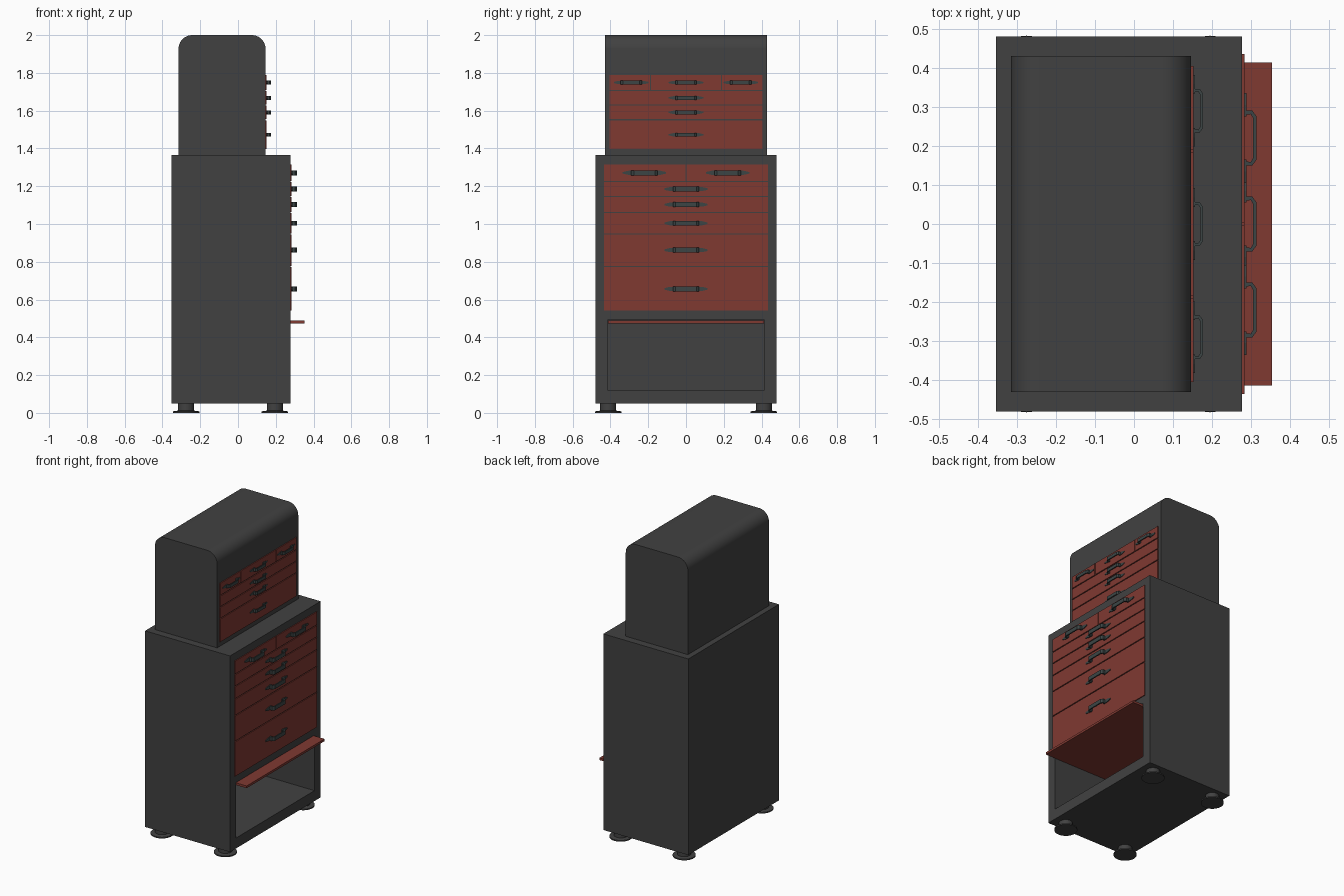
import bpy, bmesh, math

cube = bpy.data.objects.get("Cube")
if cube:
    bpy.data.objects.remove(cube, do_unlink=True)


def material(name, color):
    m = bpy.data.materials.new(name)
    m.use_nodes = True
    m.diffuse_color = (*color, 1)
    m.node_tree.nodes["Principled BSDF"].inputs["Base Color"].default_value = (*color, 1)
    return m


GREY = material("dark grey paint", (0.053, 0.053, 0.053))
RED = material("brick red paint", (0.215, 0.041, 0.031))
STEEL = material("handle steel", (0.045, 0.06, 0.06))


def finish(name, bm, mat):
    bmesh.ops.recalc_face_normals(bm, faces=bm.faces)
    me = bpy.data.meshes.new(name)
    bm.to_mesh(me)
    bm.free()
    me.materials.append(mat)
    ob = bpy.data.objects.new(name, me)
    bpy.context.collection.objects.link(ob)
    return ob


def smooth(ob):
    bpy.ops.object.select_all(action="DESELECT")
    ob.select_set(True)
    bpy.context.view_layer.objects.active = ob
    bpy.ops.object.shade_smooth_by_angle(angle=math.radians(35))


def add_box(bm, x, y, z):
    verts = bmesh.ops.create_cube(bm, size=1)["verts"]
    for v in verts:
        for i, (a, b) in enumerate((x, y, z)):
            v.co[i] = (a + b) / 2 + v.co[i] * (b - a)


def box(name, x, y, z, mat):
    bm = bmesh.new()
    add_box(bm, x, y, z)
    return finish(name, bm, mat)


def add_prism(bm, points, offset):
    face = bm.faces.new([bm.verts.new(p) for p in points])
    moved = bmesh.ops.extrude_face_region(bm, geom=[face])["geom"]
    verts = [g for g in moved if isinstance(g, bmesh.types.BMVert)]
    bmesh.ops.translate(bm, verts=verts, vec=offset)


# Lower cabinet with an open compartment
lower = box("lower_cabinet", (-0.353, 0.277), (-0.48, 0.48), (0.05, 1.365), GREY)
cutter = box("compartment_cutter", (-0.335, 0.4), (-0.415, 0.415), (0.12, 0.492), GREY)
cutter.hide_render = True
cutter.hide_viewport = True
cut = lower.modifiers.new("compartment", "BOOLEAN")
cut.object = cutter
cut.operation = "DIFFERENCE"
cut.solver = "EXACT"

# Upper cabinet with two rounded top edges
bm = bmesh.new()
add_box(bm, (-0.315, 0.146), (-0.43, 0.43), (1.365, 2.0))
edges = [e for e in bm.edges if all(v.co.z > 1.9 for v in e.verts)
         and abs(e.verts[0].co.x - e.verts[1].co.x) < 0.01]
bmesh.ops.bevel(bm, geom=edges, offset=0.073, segments=10, profile=0.5, affect="EDGES")
smooth(finish("upper_cabinet", bm, GREY))

# Door slid back into the compartment
box("compartment_door", (-0.3, 0.353), (-0.413, 0.413), (0.473, 0.488), RED)


def handle(name, x, y, z, s):
    bm = bmesh.new()
    # Arched grip
    outer = [(0, 0.07), (0.02, 0.07), (0.03, 0.056)]
    inner = [(0, 0.06), (0.016, 0.061), (0.022, 0.051)]
    ring = outer + [(a, -b) for a, b in reversed(outer)]
    ring += [(a, -b) for a, b in inner] + [(a, b) for a, b in reversed(inner)]
    add_prism(bm, [(x + s * a, y + s * b, z - s * 0.013) for a, b in ring],
              (0, 0, s * 0.026))
    # Tapered mounting tabs
    for side in (-1, 1):
        tab = [(0.055, -0.011), (0.085, -0.011), (0.115, -0.004),
               (0.115, 0.004), (0.085, 0.011), (0.055, 0.011)]
        add_prism(bm, [(x, y + side * s * a, z + s * b) for a, b in tab],
                  (s * 0.005, 0, 0))
    finish(name, bm, STEEL)


def drawer_bank(prefix, x, half, levels, top_splits, top_handles, s):
    gap = 0.003
    for row, (top, bottom) in enumerate(zip(levels, levels[1:])):
        splits = [-half] + (top_splits if row == 0 else []) + [half]
        spots = top_handles if row == 0 else [0]
        for i, (a, b) in enumerate(zip(splits, splits[1:])):
            label = f"{prefix}_drawer_{row + 1}_{i + 1}"
            box(label, (x - 0.01, x + 0.006), (a + gap, b - gap),
                (bottom + gap, top - gap), RED)
            handle(label + "_handle", x + 0.006, spots[i], (top + bottom) / 2, s)


# Drawers
drawer_bank("lower", 0.277, 0.438, [1.317, 1.225, 1.145, 1.06, 0.948, 0.775, 0.538],
            [0], [-0.22, 0.22], 1.0)
drawer_bank("upper", 0.146, 0.408, [1.792, 1.706, 1.63, 1.552, 1.393],
            [-0.187, 0.187], [-0.29, 0, 0.29], 0.8)

# Levelling feet
for end, x in (("back", -0.275), ("front", 0.195)):
    for side, y in (("right", -0.412), ("left", 0.412)):
        bm = bmesh.new()
        profile = [(0, 0), (0.07, 0), (0.07, 0.008), (0.042, 0.012), (0.042, 0.052), (0, 0.052)]
        verts = [bm.verts.new((x + r, y, z)) for r, z in profile]
        rim = [bm.edges.new(pair) for pair in zip(verts, verts[1:])]
        bmesh.ops.spin(bm, geom=verts + rim, cent=(x, y, 0), axis=(0, 0, 1),
                       angle=math.tau, steps=32, use_merge=True)
        bmesh.ops.remove_doubles(bm, verts=bm.verts, dist=0.0001)
        smooth(finish(f"{end}_{side}_foot", bm, GREY))
